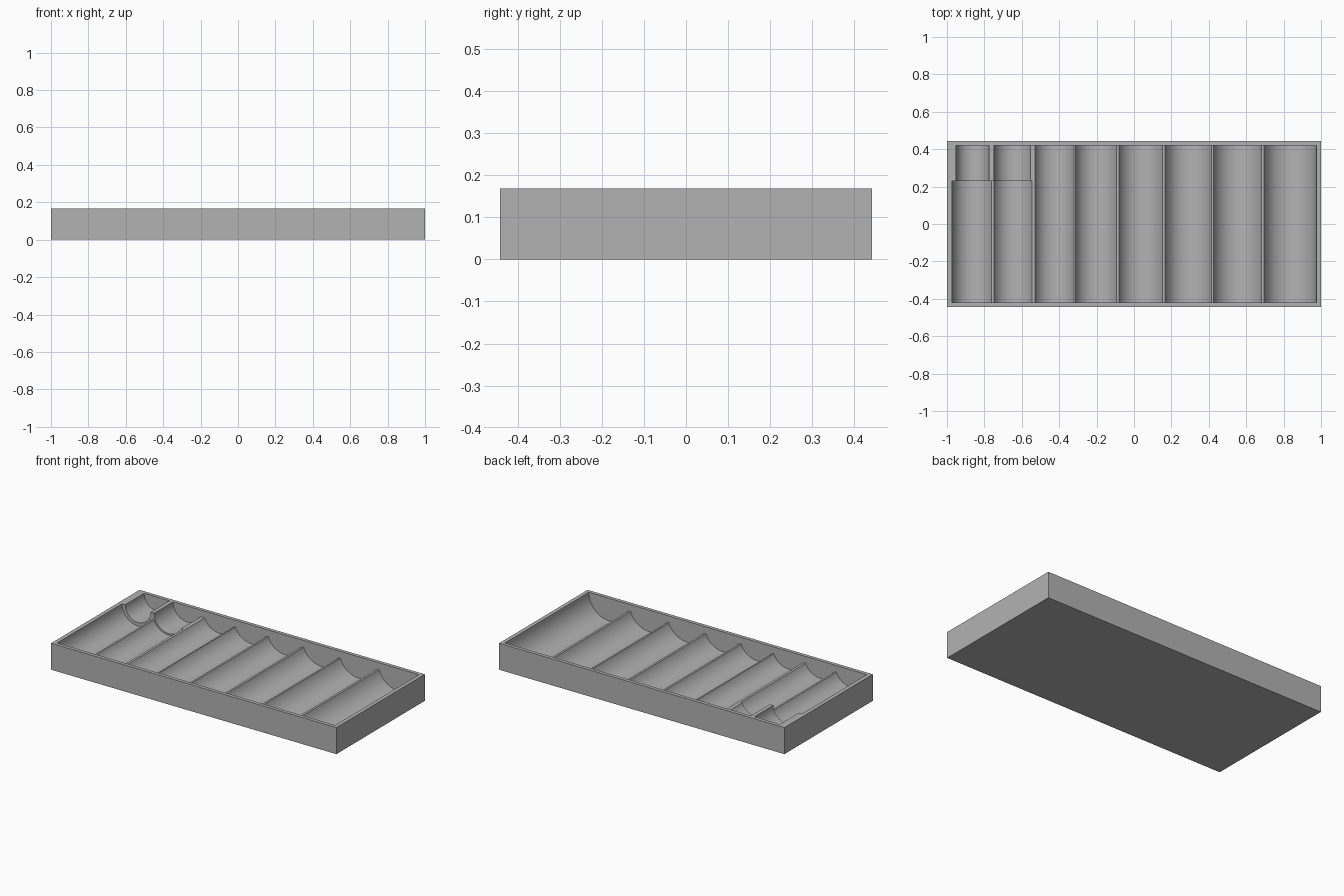
import bpy, math

cube = bpy.data.objects.get("Cube")
if cube:
    bpy.data.objects.remove(cube, do_unlink=True)

HALF_X, HALF_Y, TOP = 1.0, 0.4425, 0.168
INNER_Y, STEP_Y = 0.42, 0.23      # trough ends, and the step in the two small troughs
RIDGE_Z = 0.125                   # height of the low dividers
SEGMENTS = 32

grey = bpy.data.materials.new("grey plastic")
grey.use_nodes = True
grey.diffuse_color = (0.45, 0.45, 0.45, 1)
grey.node_tree.nodes["Principled BSDF"].inputs["Base Color"].default_value = grey.diffuse_color


def prism(name, outline, y0, y1):
    """Extrude an x-z outline from y0 to y1."""
    n = len(outline)
    verts = [(x, y, z) for y in (y0, y1) for x, z in outline]
    faces = [list(range(n)), list(range(2 * n - 1, n - 1, -1))]
    faces += [(i, i + n, (i + 1) % n + n, (i + 1) % n) for i in range(n)]
    mesh = bpy.data.meshes.new(name)
    mesh.from_pydata(verts, [], faces)
    mesh.materials.append(grey)
    obj = bpy.data.objects.new(name, mesh)
    bpy.context.collection.objects.link(obj)
    return obj


def box(name, x0, x1, y0, y1, z0, z1):
    return prism(name, [(x0, z0), (x1, z0), (x1, z1), (x0, z1)], y0, y1)


def trough(cx, r, y0, y1):
    """Half-round channel cutter, open at the top."""
    arc = [math.pi * (1 + i / SEGMENTS) for i in range(SEGMENTS + 1)]
    outline = [(cx + r * math.cos(a), TOP + r * math.sin(a)) for a in arc]
    outline += [(cx + r, TOP + 0.1), (cx - r, TOP + 0.1)]
    return prism("trough_cutter", outline, y0, y1)


tray = box("coin_tray", -HALF_X, HALF_X, -HALF_Y, HALF_Y, 0, TOP)

# Two stepped troughs: centre, front radius, back radius
small = [(-0.863, 0.111, 0.089), (-0.647, 0.111, 0.102)]
# Full-length troughs: centre, radius
large = [(-0.425, 0.112), (-0.203, 0.118), (0.036, 0.125),
         (0.29, 0.131), (0.553, 0.136), (0.832, 0.143)]

cutters = []
for cx, front_r, back_r in small:
    cutters.append(trough(cx, front_r, -INNER_Y, STEP_Y))
    cutters.append(trough(cx, back_r, 0, INNER_Y))
for cx, r in large:
    cutters.append(trough(cx, r, -INNER_Y, INNER_Y))

# Lower the dividers, leaving the raised block behind the small troughs
right = large[-1][0]
cutters.append(box("divider_cutter", small[0][0], right, -INNER_Y, STEP_Y, RIDGE_Z, TOP + 0.2))
cutters.append(box("divider_cutter", small[1][0], right, 0, INNER_Y, RIDGE_Z, TOP + 0.2))

bpy.ops.object.select_all(action='DESELECT')
tray.select_set(True)
bpy.context.view_layer.objects.active = tray
for cutter in cutters:
    mod = tray.modifiers.new("cut", 'BOOLEAN')
    mod.operation = 'DIFFERENCE'
    mod.solver = 'EXACT'
    mod.object = cutter
    bpy.ops.object.modifier_apply(modifier=mod.name)
    bpy.data.objects.remove(cutter, do_unlink=True)

bpy.ops.object.shade_smooth_by_angle(angle=math.radians(15))
